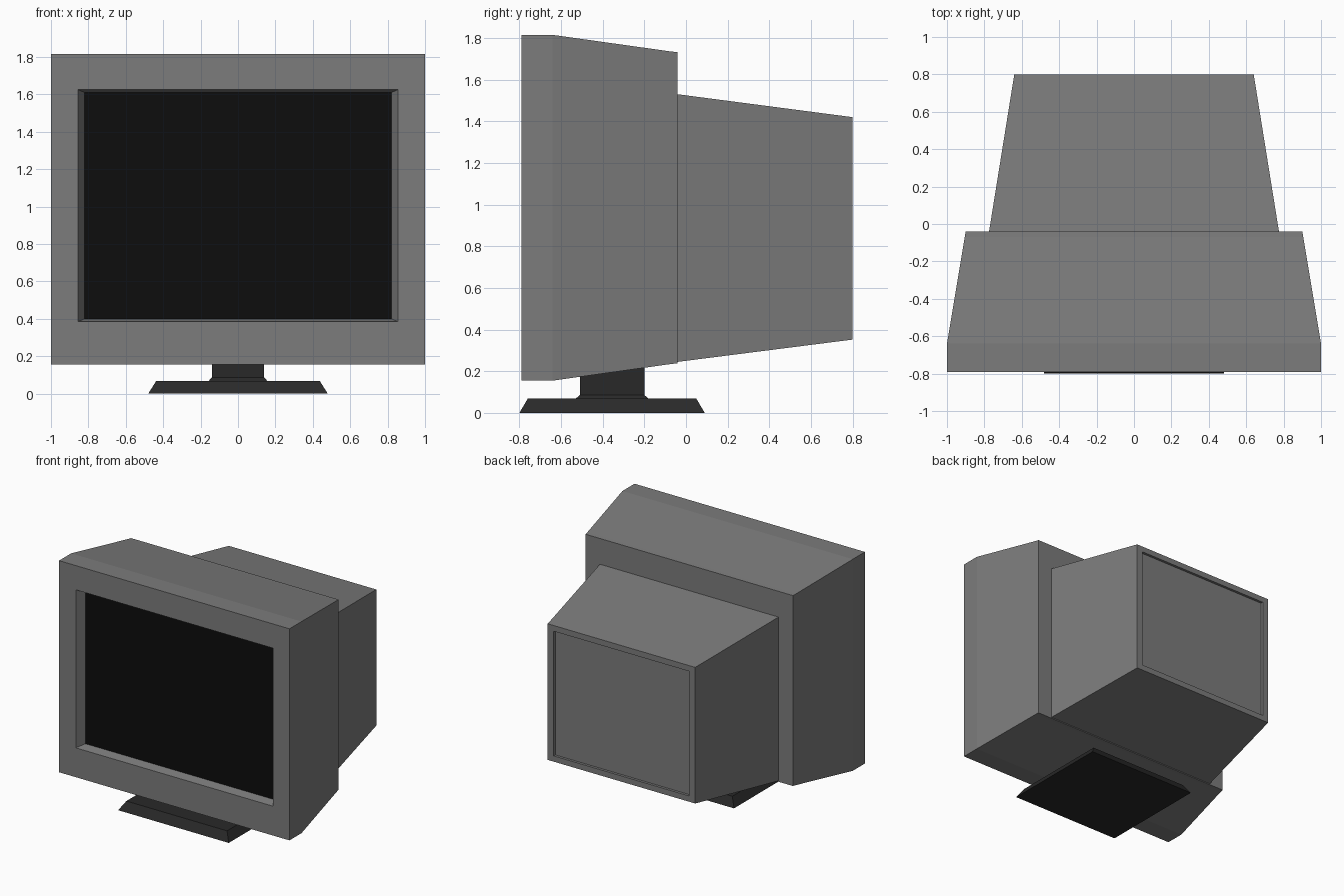
import bpy, bmesh

if "Cube" in bpy.data.objects:
    bpy.data.objects.remove(bpy.data.objects["Cube"])


def material(name, v):
    m = bpy.data.materials.new(name)
    m.diffuse_color = (v, v, v, 1)
    m.use_nodes = True
    m.node_tree.nodes["Principled BSDF"].inputs["Base Color"].default_value = m.diffuse_color
    return m


def loft(name, rings, mat, cap_start=True, cap_end=True):
    """Bridge rectangular rings, each a list of four corners."""
    bm = bmesh.new()
    loops = [[bm.verts.new(p) for p in ring] for ring in rings]
    for a, b in zip(loops, loops[1:]):
        for i in range(4):
            j = (i + 1) % 4
            bm.faces.new((a[i], a[j], b[j], b[i]))
    if cap_start:
        bm.faces.new(loops[0][::-1])
    if cap_end:
        bm.faces.new(loops[-1])
    mesh = bpy.data.meshes.new(name)
    bm.to_mesh(mesh)
    bm.free()
    mesh.materials.append(mat)
    ob = bpy.data.objects.new(name, mesh)
    bpy.context.collection.objects.link(ob)
    return ob


def upright(y, hx, z0, z1):
    return [(-hx, y, z0), (-hx, y, z1), (hx, y, z1), (hx, y, z0)][::-1]


def level(z, hx, y0, y1):
    return [(-hx, y0, z), (hx, y0, z), (hx, y1, z), (-hx, y1, z)]


plastic = material("grey_plastic", 0.2)
dark = material("dark_plastic", 0.022)
glass = material("black_glass", 0.004)

# Front shell: screen recess, bezel, straight rim, taper, rear lip
screen_ring = upright(-0.72, 0.82, 0.40, 1.61)
shell = loft("front_shell", [
    screen_ring,
    upright(-0.79, 0.855, 0.385, 1.625),
    upright(-0.79, 1.0, 0.155, 1.815),
    upright(-0.64, 1.0, 0.155, 1.815),
    upright(-0.07, 0.905, 0.235, 1.735),
    upright(-0.04, 0.90, 0.238, 1.732),
], plastic, cap_start=False)

# Screen at the bottom of the recess
loft("screen", [screen_ring], glass, cap_end=False)

# Tapered rear housing with a recessed back panel
housing = loft("rear_housing", [
    upright(-0.04, 0.775, 0.245, 1.53),
    upright(0.80, 0.64, 0.352, 1.42),
    upright(0.80, 0.588, 0.397, 1.375),
    upright(0.78, 0.588, 0.397, 1.375),
], plastic, cap_start=False)

# Stand: chamfered foot plate and flared neck
loft("stand_base", [
    level(0.0, 0.48, -0.80, 0.09),
    level(0.068, 0.437, -0.76, 0.05),
], dark)
loft("stand_neck", [
    level(0.068, 0.157, -0.53, -0.18),
    level(0.086, 0.14, -0.51, -0.20),
    level(0.24, 0.14, -0.51, -0.20),
], dark, cap_start=False)
